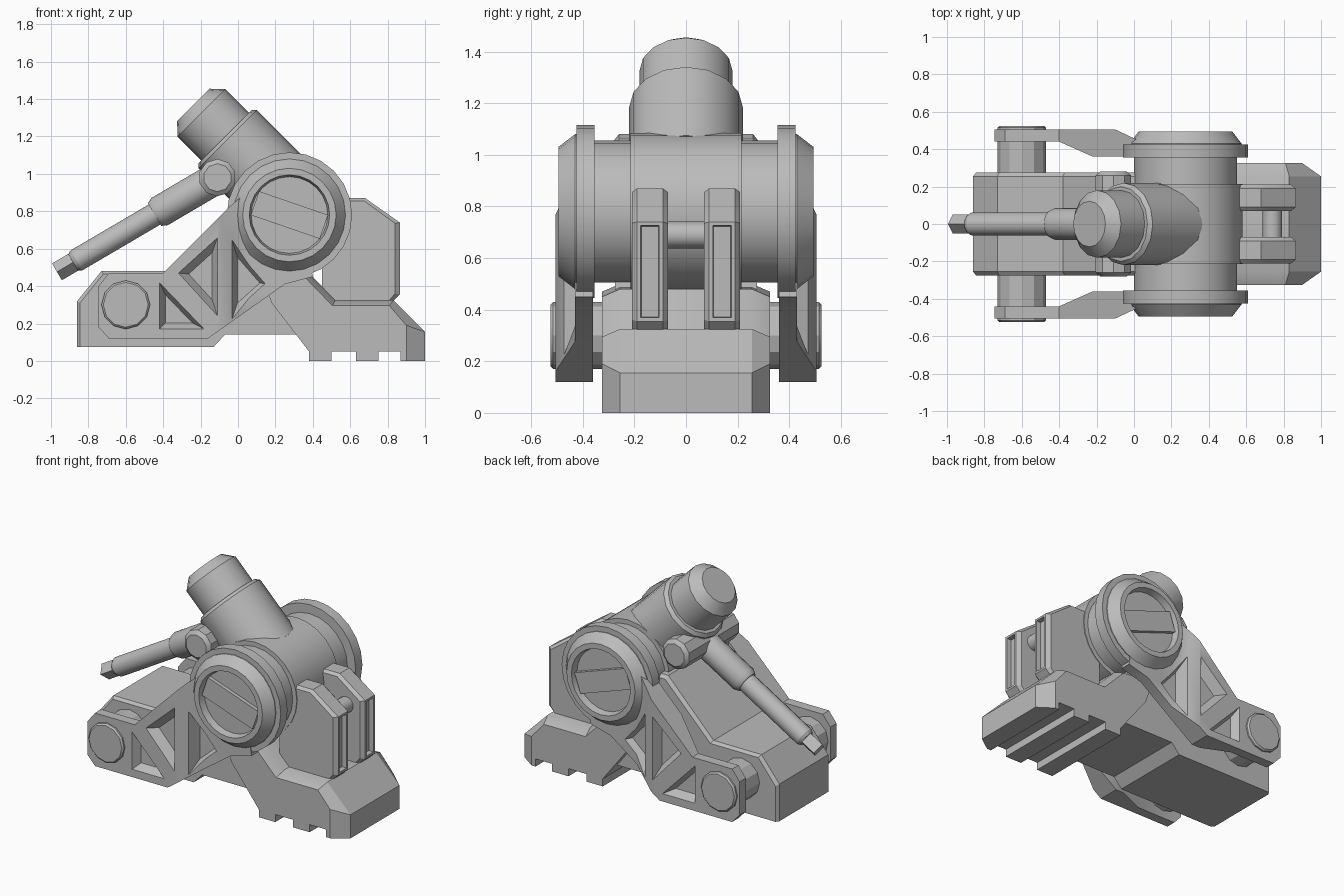
import bpy, bmesh, math
from mathutils import Vector, Matrix

if "Cube" in bpy.data.objects:
    bpy.data.objects.remove(bpy.data.objects["Cube"], do_unlink=True)

grey = bpy.data.materials.new("plain grey")
grey.use_nodes = True
COLOR = (0.5, 0.5, 0.5, 1)
grey.diffuse_color = COLOR
grey.node_tree.nodes["Principled BSDF"].inputs["Base Color"].default_value = COLOR
parts = []


def finish(name, bm, cutter=False):
    bmesh.ops.recalc_face_normals(bm, faces=bm.faces)
    mesh = bpy.data.meshes.new(name)
    bm.to_mesh(mesh)
    bm.free()
    mesh.materials.append(grey)
    ob = bpy.data.objects.new(name, mesh)
    bpy.context.scene.collection.objects.link(ob)
    if cutter:
        ob.hide_render = True
        ob.hide_viewport = True
        ob.display_type = 'WIRE'
    else:
        parts.append(ob)
    return ob


def skin(rings):
    """Closed solid through rings that share a point count."""
    bm = bmesh.new()
    loops = [[bm.verts.new(p) for p in ring] for ring in rings]
    n = len(loops[0])
    for a, b in zip(loops, loops[1:]):
        for i in range(n):
            j = (i + 1) % n
            bm.faces.new((a[i], a[j], b[j], b[i]))
    bm.faces.new(loops[0])
    bm.faces.new(loops[-1])
    bmesh.ops.recalc_face_normals(bm, faces=bm.faces)
    return bm


def loft(sections):
    """Solid through x-z profiles set at several y positions."""
    return skin([[(x, y, z) for x, z in prof] for y, prof in sections])


def chamfered(prof, edge, half, flat):
    return loft([(-half, edge), (-flat, prof), (flat, prof), (half, edge)])


def lathe(name, origin, axis, steps, segs=16):
    """Turned part: steps are (distance along axis, radius)."""
    axis = Vector(axis).normalized()
    side = Vector((0, 1, 0)) if abs(axis.y) < 0.9 else Vector((0, 0, 1))
    up = axis.cross(side)
    rings = []
    for d, r in steps:
        c = Vector(origin) + axis * d
        angles = [math.tau * i / segs for i in range(segs)]
        rings.append([c + side * (r * math.cos(a)) + up * (r * math.sin(a)) for a in angles])
    return finish(name, skin(rings))


def both_ends(half):
    return [(-d, r) for d, r in half] + [(d, r) for d, r in reversed(half)]


# toe block with the slope rising to the ankle
toe = [(-.86, .075), (-.86, .32), (-.73, .48), (-.38, .48), (-.05, .82),
       (.25, .82), (.33, .14), (-.07, .14), (-.13, .075)]
toe_edge = [(-.845, .075), (-.845, .31), (-.72, .465), (-.37, .465), (-.04, .8),
            (.25, .8), (.33, .14), (-.07, .14), (-.13, .075)]
finish("toe_block", chamfered(toe, toe_edge, .275, .255))

# heel block with grooved sole
sole = [(.18, .31), (.38, .05), (.38, 0), (.5, 0), (.5, .05), (.63, .05), (.63, 0),
        (.75, 0), (.75, .05), (.87, .05), (.87, 0)]
heel = sole + [(1, 0), (1, .155), (.83, .325), (.52, .325), (.37, .48), (.12, .5)]
heel_edge = sole + [(.9, 0), (.9, .19), (.81, .295), (.505, .295), (.355, .45), (.12, .47)]
finish("heel_block", chamfered(heel, heel_edge, .325, .255))

# ankle hub: drum, centre collar, flanges and recessed caps
HUB = (.275, 0, .78)
Y = (0, 1, 0)
lathe("hub_drum", HUB, Y, [(-.4, .275), (.4, .275)], 24)
lathe("hub_collar", HUB, Y, [(-.215, .305), (.215, .305)], 24)
for s, word in ((-1, "right"), (1, "left")):
    out = (0, s, 0)
    lathe(word + "_hub_flange", HUB, out, [(.355, .335), (.425, .335)], 24)
    lathe(word + "_hub_cap", HUB, out,
          [(.4, .3), (.43, .3), (.495, .25), (.495, .215), (.45, .205)], 24)
    # slanted bar across the cap recess
    bm = bmesh.new()
    bmesh.ops.create_cube(bm, size=1, matrix=Matrix.Translation((HUB[0], s * .455, HUB[2]))
                          @ Matrix.Rotation(math.radians(19), 4, 'Y')
                          @ Matrix.Diagonal((.39, .04, .135, 1)))
    finish(word + "_cap_bar", bm)

# shin socket leaning forward
lathe("shin_sleeve", (.21, 0, .92), (-1, 0, 1), [(0, .22), (.375, .22), (.395, .2)])
lathe("shin_post", (.21, 0, .92), (-1, 0, 1), [(.3, .18), (.575, .18), (.635, .122)])

# piston with its cross pivot
ROD = (-.86, 0, -.505)
PIVOT = (-.11, 0, .98)
lathe("piston_pivot", PIVOT, Y, both_ends([(.28, .075), (.26, .1)]), 10)
lathe("piston_sleeve", PIVOT, ROD, [(0, .085), (.36, .085), (.39, .07)])
lathe("piston_rod", PIVOT, ROD, [(.3, .062), (.875, .062), (.895, .05)])
lathe("piston_tip", PIVOT, ROD, [(.85, .052), (.995, .052)], 4)

# toe hinge pin
lathe("toe_pin", (-.6, 0, .3), Y, both_ends([(.525, .12), (.515, .13)]), 12)

# side arms: flat outline bent outwards toward the toe, with triangular pockets
outline = [(-.745, .18), (-.69, .12), (-.16, .12), (.25, .41), (.4, .45), (.35, .75),
           (.1, .95), (-.05, .82), (-.4, .47), (-.69, .47), (-.745, .4)]
pockets = [([(-.42, .42), (-.42, .17), (-.18, .17)], .455),
           ([(-.32, .47), (-.11, .66), (-.11, .24)], .445),
           ([(-.03, .64), (-.03, .23), (.17, .41)], .39)]


def ramp(x, x0, x1, a, b):
    t = min(max((x - x0) / (x1 - x0), 0), 1)
    return a + (b - a) * t


for s, word in ((-1, "right"), (1, "left")):
    bm = loft([(0, outline), (1, outline)])
    for x in (-.4, -.22, -.1, .06):
        bmesh.ops.bisect_plane(bm, geom=bm.verts[:] + bm.edges[:] + bm.faces[:],
                               plane_co=(x, 0, 0), plane_no=(1, 0, 0))
    for v in bm.verts:
        inner = ramp(v.co.x, -.4, -.22, .44, .36)
        outer = ramp(v.co.x, -.1, .06, .505, .43)
        v.co.y = s * (outer if v.co.y > .5 else inner)
    arm = finish(word + "_side_arm", bm)
    for k, (tri, floor) in enumerate(pockets):
        mid = sum((Vector(p) for p in tri), Vector((0, 0))) / 3
        small = [mid + (Vector(p) - mid) * .6 for p in tri]
        large = [mid + (Vector(p) - mid) * 1.02 for p in tri]
        top = .51 if k < 2 else .47
        cutter = finish(f"{word}_pocket_cutter_{k}",
                        loft([(s * floor, small), (s * top, large), (s * .6, large)]), True)
        mod = arm.modifiers.new("pocket", 'BOOLEAN')
        mod.operation = 'DIFFERENCE'
        mod.solver = 'EXACT'
        mod.object = cutter

# heel fins with a slot in the back face
fin = [(.45, .87), (.68, .87), (.865, .74), (.865, .355), (.82, .31), (.45, .31)]
fin_edge = [(.45, .855), (.675, .855), (.84, .735), (.84, .36), (.81, .325), (.45, .325)]
for s, word in ((-1, "right"), (1, "left")):
    bm = loft([(s * .07, fin_edge), (s * .09, fin), (s * .19, fin), (s * .21, fin_edge)])
    back = max(bm.faces, key=lambda f: f.normal.x + f.calc_center_median().x)
    bmesh.ops.inset_region(bm, faces=[back], thickness=.02, depth=0)
    bmesh.ops.inset_region(bm, faces=[back], thickness=.004, depth=-.03)
    finish(word + "_heel_fin", bm)
lathe("fin_pin", (.74, 0, .69), Y, [(-.1, .052), (.1, .052)])

# smooth round walls, crisp edges
bpy.ops.object.select_all(action='DESELECT')
for ob in parts:
    ob.select_set(True)
bpy.context.view_layer.objects.active = parts[0]
bpy.ops.object.shade_smooth_by_angle(angle=math.radians(28))
